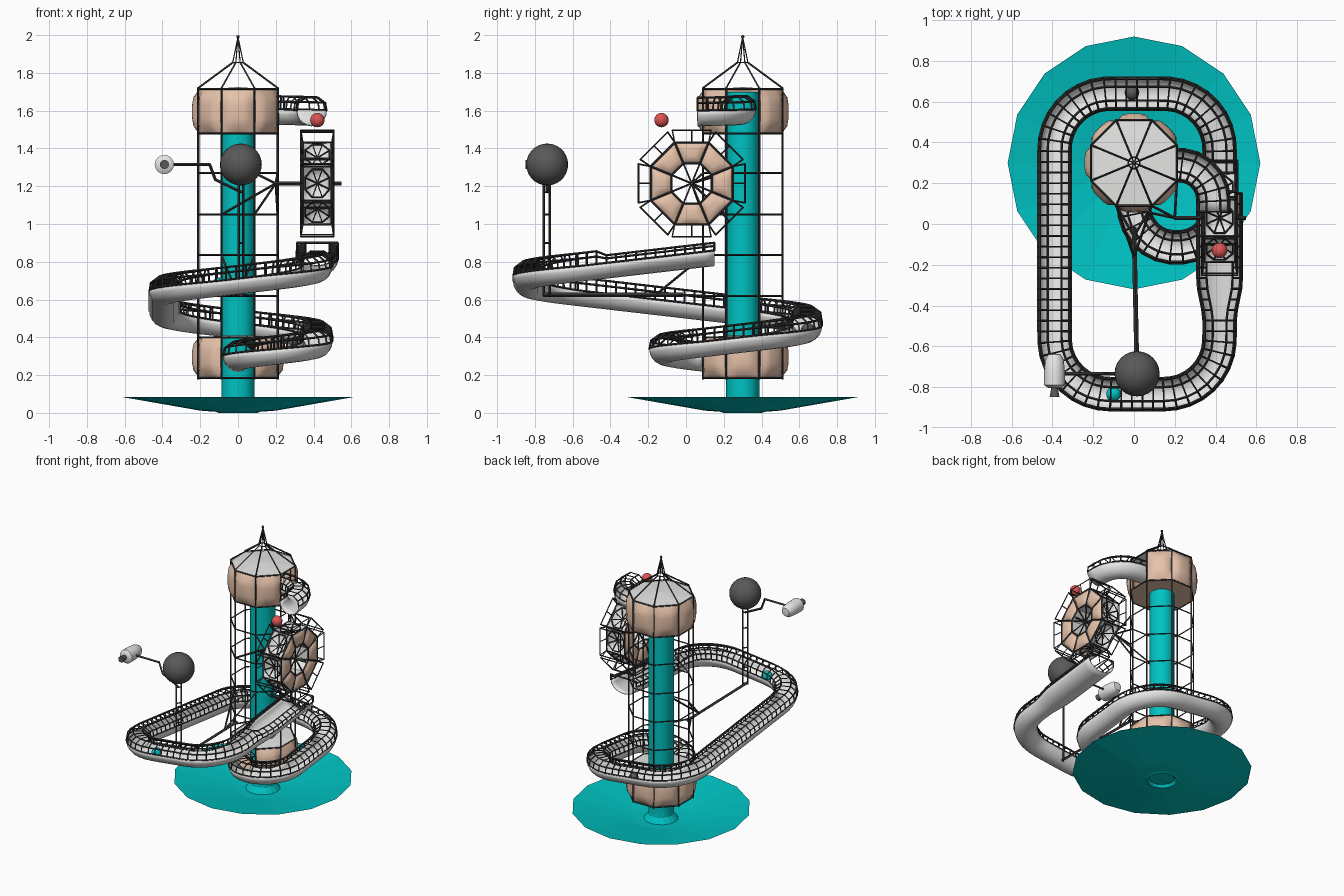
import bpy, bmesh, math
from mathutils import Vector as V, Matrix

if "Cube" in bpy.data.objects:
    bpy.data.objects.remove(bpy.data.objects["Cube"])

def mat(name, c):
    m = bpy.data.materials.new(name)
    m.diffuse_color = (*c, 1)
    m.use_nodes = True
    m.node_tree.nodes["Principled BSDF"].inputs["Base Color"].default_value = m.diffuse_color
    return m

TEAL = mat("teal", (0.0, 0.54, 0.54))
PEACH = mat("peach", (0.79, 0.54, 0.40))
GREY = mat("light grey", (0.80, 0.80, 0.79))
DARK = mat("dark grey", (0.10, 0.10, 0.10))
BLACK = mat("black", (0.04, 0.04, 0.04))
RED = mat("red", (0.72, 0.09, 0.09))

def finish(name, bm, material, smooth=None):
    me = bpy.data.meshes.new(name)
    bm.to_mesh(me)
    bm.free()
    ob = bpy.data.objects.new(name, me)
    bpy.context.collection.objects.link(ob)
    me.materials.append(material)
    if smooth:
        bpy.ops.object.select_all(action='DESELECT')
        ob.select_set(True)
        bpy.context.view_layer.objects.active = ob
        bpy.ops.object.shade_smooth_by_angle(angle=math.radians(smooth))
    return ob

def rod(bm, pts, r=0.005):
    """Square rods along a list of points."""
    pts = [V(p) for p in pts]
    for a, b in zip(pts, pts[1:]):
        d = b - a
        if d.length < 1e-5:
            continue
        m = Matrix.Translation((a + b) / 2) @ d.to_track_quat('Z', 'Y').to_matrix().to_4x4()
        bmesh.ops.create_cone(bm, cap_ends=True, segments=4, radius1=r * 1.3,
                              radius2=r * 1.3, depth=d.length + r, matrix=m)

def lathe(name, profile, sides, loc, material, turn=0.0, rot=None, smooth=None):
    bm = bmesh.new()
    rings = []
    for r, z in profile:
        rings.append([bm.verts.new((r * math.cos(turn + math.tau * i / sides),
                                    r * math.sin(turn + math.tau * i / sides), z))
                      for i in range(sides)])
    for a, b in zip(rings, rings[1:]):
        for i in range(sides):
            j = (i + 1) % sides
            bm.faces.new((a[i], a[j], b[j], b[i]))
    bmesh.ops.remove_doubles(bm, verts=bm.verts, dist=1e-5)
    bmesh.ops.transform(bm, matrix=Matrix.Translation(loc) @ (rot or Matrix()), verts=bm.verts)
    return finish(name, bm, material, smooth)

def pillow(bm, a, b, c, d, h, n=6):
    """Bulged four-cornered panel; negative h makes a scoop."""
    a, b, c, d = map(V, (a, b, c, d))
    nrm = (b - a).cross(d - a).normalized()
    g = []
    for i in range(n + 1):
        for j in range(n + 1):
            u, v = i / n, j / n
            p = a.lerp(b, u).lerp(d.lerp(c, u), v)
            k = (1 - (2 * u - 1) ** 4) * (1 - (2 * v - 1) ** 4)
            g.append(bm.verts.new(p + nrm * h * k))
    for i in range(n):
        for j in range(n):
            q = i * (n + 1) + j
            bm.faces.new((g[q], g[q + n + 1], g[q + n + 2], g[q + 1]))

def ball(name, loc, r, material):
    bm = bmesh.new()
    bmesh.ops.create_uvsphere(bm, u_segments=24, v_segments=14, radius=r, matrix=Matrix.Translation(loc))
    finish(name, bm, material, 60)

CY = 0.3                       # tower axis in y
E8 = math.pi / 8
def oct_pt(i, r, z):
    a = E8 + i * math.pi / 4
    return V((r * math.cos(a), CY + r * math.sin(a), z))

# base dish flaring up into the tower column
lathe("base_dish", [(0.085, 0.1), (0.09, 0.045), (0.12, 0.006), (0.2, 0.012), (0.62, 0.085)],
      16, (0, CY, 0), TEAL)
lathe("tower_column", [(0, 0.02), (0.088, 0.02), (0.088, 1.70), (0, 1.70)], 12, (0, CY, 0), TEAL, smooth=35)
lathe("base_foot", [(0.12, 0.006), (0.1, 0.0), (0.088, 0.02)], 16, (0, CY, 0), TEAL)

# drums with bulged panels, one side left open for the track
for name, z0, z1, gap in (("lower_drum", 0.19, 0.40, 5), ("upper_drum", 1.48, 1.71, 7)):
    bm = bmesh.new()
    for i in range(8):
        if i != gap:
            pillow(bm, oct_pt(i, 0.225, z0), oct_pt(i + 1, 0.225, z0),
                   oct_pt(i + 1, 0.225, z1), oct_pt(i, 0.225, z1), 0.035)
    finish(name, bm, PEACH, 40)
    lathe(name + "_floor", [(0.225, z0), (0, z0)], 8, (0, CY, 0), PEACH, E8)
    lathe(name + "_roof", [(0.225, z1), (0, z1 + 0.015)], 8, (0, CY, 0), GREY, E8)

# tower frame: posts, rings, roof ribs and spire
bm = bmesh.new()
for i in range(8):
    rod(bm, [oct_pt(i, 0.228, 0.18), oct_pt(i, 0.228, 1.72)], 0.0045)
    rod(bm, [oct_pt(i, 0.228, 1.72), oct_pt(i, 0.03, 1.855)], 0.004)
    rod(bm, [oct_pt(i, 0.03, 1.855), (0, CY, 1.99)], 0.0025)
    for z in (0.185, 0.40, 0.62, 0.835, 1.05, 1.27, 1.48, 1.715):
        rod(bm, [oct_pt(i, 0.228, z), oct_pt(i + 1, 0.228, z)], 0.004)
    rod(bm, [oct_pt(i, 0.03, 1.855), oct_pt(i + 1, 0.03, 1.855)], 0.003)
finish("tower_frame", bm, BLACK)
ball("spire_tip", (0, CY, 1.991), 0.009, BLACK)

def fillet(pts, r):
    """Plan path with rounded right-angle corners."""
    pts = [V(p) for p in pts]
    out = [pts[0]]
    for k in range(1, len(pts) - 1):
        p = pts[k]
        d1, d2 = (pts[k - 1] - p).normalized(), (pts[k + 1] - p).normalized()
        c = p + (d1 + d2) * r[k - 1]
        for s in range(13):
            t = s / 12 * math.pi / 2
            out.append(c - (d2 * math.cos(t) + d1 * math.sin(t)) * r[k - 1])
    return out + [pts[-1]]

def track(name, plan, z0, z1, width):
    """Half-round gutter with a wire cage along a steadily falling path."""
    lens = [0]
    for a, b in zip(plan, plan[1:]):
        lens.append(lens[-1] + (b - a).length)
    n = round(lens[-1] / 0.052)
    path = []
    for s in range(n + 1):
        t = lens[-1] * s / n
        k = max(i for i in range(len(plan) - 1) if lens[i] <= t + 1e-9)
        f = min(1, (t - lens[k]) / max(1e-9, lens[k + 1] - lens[k]))
        p = plan[k].lerp(plan[k + 1], f)
        path.append(V((p.x, p.y, z0 + (z1 - z0) * s / n)))
    bm, cage, rings, wires = bmesh.new(), bmesh.new(), [], []
    for s, p in enumerate(path):
        t = path[min(s + 1, n)] - path[max(s - 1, 0)]
        side = V((t.y, -t.x, 0)).normalized()
        w = width(s * lens[-1] / n)
        h = 1 if w < 0.08 else 0.6
        rings.append([bm.verts.new(p + side * w * math.cos(math.pi * k / 10)
                      - V((0, 0, 0.078 * math.sin(math.pi * k / 10)))) for k in range(11)])
        row = []
        for sg in (-1, 1):
            row.append([p + side * sg * (w + 0.003),
                        p + side * sg * (w - 0.004) + V((0, 0, 0.04 * h)),
                        p + side * sg * (w - 0.042) + V((0, 0, 0.068 * h))])
            rod(cage, row[-1], 0.004)
        if h == 1:             # hoop closing the cage over the rolling ball
            rod(cage, [row[0][2], row[1][2]], 0.003)
        wires.append(row)
    for a, b in zip(rings, rings[1:]):
        for k in range(10):
            bm.faces.new((a[k], b[k], b[k + 1], a[k + 1]))
    for sg in range(2):
        for k in range(3):
            rod(cage, [w[sg][k] for w in wires], 0.0045)
    ob = finish(name + "_gutter", bm, GREY, 40)
    so = ob.modifiers.new("thickness", 'SOLIDIFY')
    so.thickness = 0.005
    finish(name + "_cage", cage, BLACK)

# main spiral track with a wide catch tray at its head, and the upper chute
main = fillet([(0.42, 0.15), (0.42, -0.835), (-0.39, -0.835), (-0.39, 0.64), (0.42, 0.64),
               (0.42, -0.115), (0, -0.115), (0, 0.1)], (0.27, 0.27, 0.27, 0.27, 0.2, 0.2))
track("main_track", main, 0.86, 0.30,
      lambda t: 0.106 if t < 0.45 else max(0.076, 0.106 - (t - 0.45) * 0.2))
track("upper_chute", fillet([(0.13, 0.29), (0.39, 0.29), (0.39, 0.06)], (0.17,)),
      1.61, 1.60, lambda t: 0.076)

# frame across the open head of the tray
bm = bmesh.new()
rod(bm, [(0.313, 0.15, 0.86), (0.313, 0.15, 0.9), (0.527, 0.15, 0.9), (0.527, 0.15, 0.86)])
finish("tray_end_frame", bm, BLACK)

# bucket wheel: side panels, webbed scoops, wire flares and spokes
WC = V((0.42, 0.03, 1.215))
def wheel_pt(i, r, x):
    a = E8 + i * math.pi / 4
    return WC + V((x, r * math.cos(a), r * math.sin(a)))

panels, scoops, wire = bmesh.new(), bmesh.new(), bmesh.new()
for i in range(8):
    flare = {}
    for x in (-0.07, 0.07):
        q = [wheel_pt(i, 0.115, x), wheel_pt(i, 0.235, x), wheel_pt(i + 1, 0.235, x), wheel_pt(i + 1, 0.115, x)]
        pillow(panels, *(q if x > 0 else q[::-1]), 0.022)
        k = x * 1.1
        rod(wire, [wheel_pt(i, 0.115, k), wheel_pt(i, 0.235, k), wheel_pt(i + 1, 0.235, k)], 0.0045)
        rod(wire, [wheel_pt(i, 0.115, k), wheel_pt(i + 1, 0.115, k)], 0.0045)
        rod(wire, [wheel_pt(i, 0.115, x), WC + V((x * 0.6, 0, 0))], 0.004)
        # separate outward flare on each rim side
        a, b = wheel_pt(i, 0.305, x * 1.25), wheel_pt(i + 1, 0.305, x * 1.25)
        flare[x] = a.lerp(b, 0.06), a.lerp(b, 0.5), a.lerp(b, 0.94)
        rod(wire, [wheel_pt(i, 0.235, k), *flare[x], wheel_pt(i + 1, 0.235, k)], 0.0035)
        rod(wire, [flare[x][1], (wheel_pt(i, 0.235, k) + wheel_pt(i + 1, 0.235, k)) / 2], 0.003)
    for e in (0, 2):
        rod(wire, [flare[-0.07][e], flare[0.07][e]], 0.0035)
    pillow(scoops, wheel_pt(i, 0.235, -0.07), wheel_pt(i + 1, 0.235, -0.07),
           wheel_pt(i + 1, 0.235, 0.07), wheel_pt(i, 0.235, 0.07), -0.045)
    pillow(scoops, wheel_pt(i, 0.115, -0.07), wheel_pt(i, 0.115, 0.07),
           wheel_pt(i + 1, 0.115, 0.07), wheel_pt(i + 1, 0.115, -0.07), 0, 1)
    rod(wire, [wheel_pt(i, 0.235, -0.08), wheel_pt(i, 0.235, 0.08)], 0.004)
    # radial web over the scoop
    mid = (wheel_pt(i, 0.235, 0) + wheel_pt(i + 1, 0.235, 0)) / 2
    along = (wheel_pt(i + 1, 0.235, 0) - wheel_pt(i, 0.235, 0)).normalized()
    web = [mid + V((0.07 * math.cos(E8 + k * math.pi / 4), 0, 0))
           + along * 0.08 * math.sin(E8 + k * math.pi / 4) for k in range(9)]
    rod(wire, web, 0.0035)
    for p in web[:8]:
        rod(wire, [mid.lerp(WC, 0.12), p], 0.003)
finish("wheel_side_panels", panels, PEACH, 40)
finish("wheel_scoops", scoops, GREY, 40)
finish("wheel_wires", wire, BLACK)

# axle and its braces to the tower
bm = bmesh.new()
hub = V((0.2, 0.03, 1.215))
rod(bm, [hub, (0.545, 0.03, 1.215)], 0.008)
for p in ((0.087, 0.09, 1.05), (0.087, 0.09, 1.27), (-0.087, 0.09, 1.05), (0.21, 0.21, 1.05), (0.21, 0.21, 1.27)):
    rod(bm, [hub, p], 0.005)
finish("wheel_axle_braces", bm, BLACK)

# sphere stand: post, beam, struts and arm
bm = bmesh.new()
for x, y in ((0.005, -0.752), (0.027, -0.722)):
    rod(bm, [(x, y, 0.62), (x, y, 1.22)], 0.005)
for z in (0.63, 0.75, 0.9, 1.05, 1.17):
    rod(bm, [(0.005, -0.752, z), (0.027, -0.722, z)], 0.004)
rod(bm, [(0.015, -0.75, 0.625), (0, -0.02, 0.625)], 0.009)
for x in (-0.087, 0.087):
    rod(bm, [(0, -0.06, 0.625), (x, 0.09, 0.62)], 0.005)
    rod(bm, [(0, -0.16, 0.625), (x, 0.09, 0.83)], 0.005)
rod(bm, [(-0.34, -0.735, 1.315), (-0.15, -0.735, 1.315), (-0.12, -0.735, 1.235), (0.015, -0.735, 1.17)], 0.006)
finish("sphere_stand", bm, BLACK)
ball("large_sphere", (0.015, -0.735, 1.315), 0.111, DARK)

# small pod at the end of the arm, pointing to the front
FRONT = Matrix.Rotation(math.pi / 2, 4, 'X')
lathe("pod_body", [(0, -0.09), (0.03, -0.085), (0.045, -0.06), (0.051, 0), (0.051, 0.065), (0.03, 0.08), (0, 0.08)],
      16, (-0.39, -0.725, 1.315), GREY, rot=FRONT, smooth=40)
lathe("pod_nozzle", [(0.016, 0.075), (0.024, 0.125), (0, 0.125)], 12, (-0.39, -0.725, 1.315), DARK, rot=FRONT)

# rolling balls
ball("red_ball", (0.42, -0.13, 1.55), 0.038, RED)
ball("teal_ball", (-0.1, -0.835, 0.68), 0.036, TEAL)
ball("dark_ball", (-0.01, 0.645, 0.44), 0.036, DARK)
